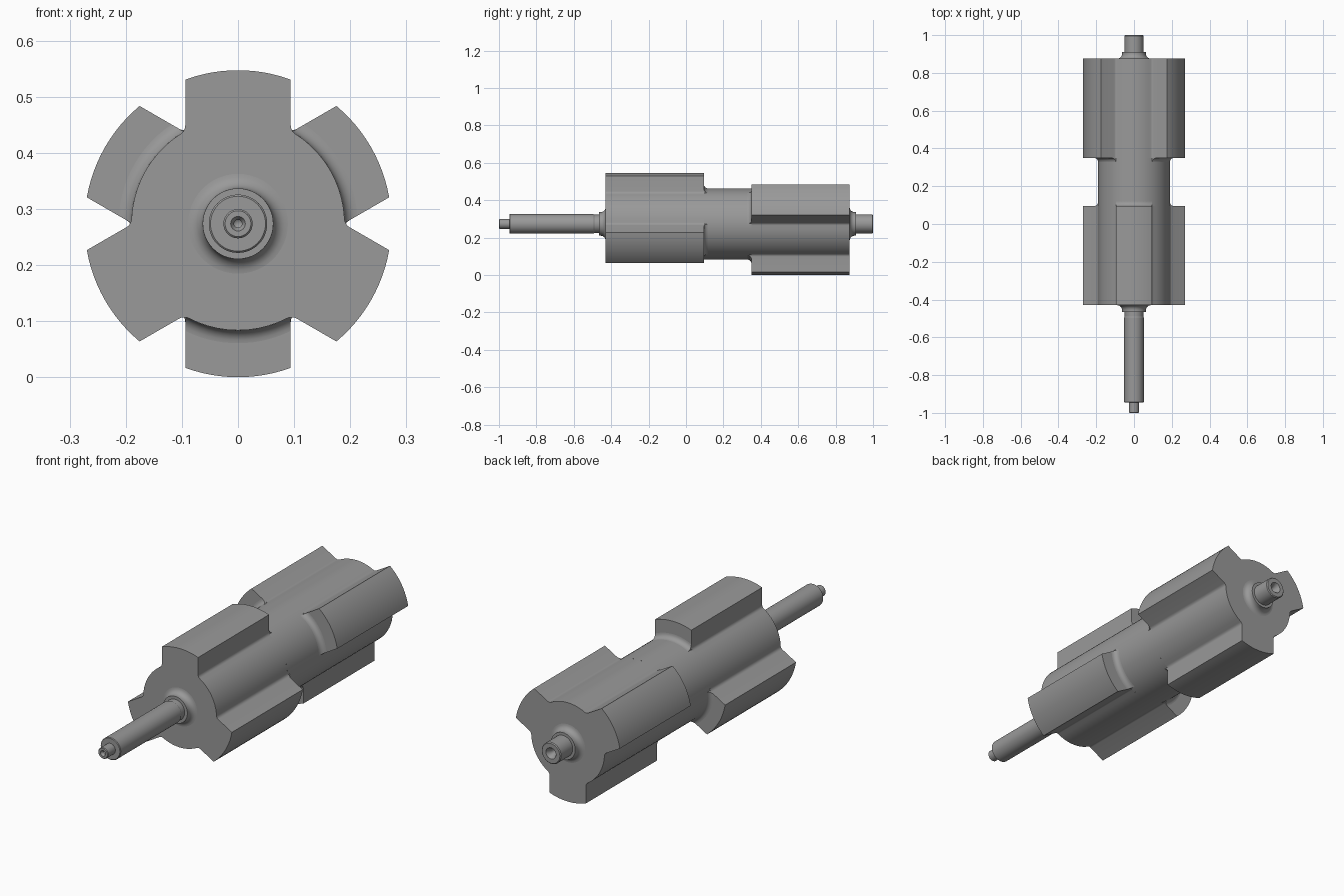
import bpy, bmesh
from math import sin, cos, pi, asin, atan2, sqrt, radians

if "Cube" in bpy.data.objects:
    bpy.data.objects.remove(bpy.data.objects["Cube"])

CZ = 0.2735                     # height of the rotation axis
R_OUT, R_BODY, HALF_W = 0.2735, 0.19, 0.094
SIDE_F, END_F = 0.018, 0.023    # fillet radii at lobe sides and lobe ends

steel = bpy.data.materials.new("dark_grey_steel")
steel.diffuse_color = (0.32, 0.32, 0.32, 1)
steel.use_nodes = True
steel.node_tree.nodes["Principled BSDF"].inputs["Base Color"].default_value = steel.diffuse_color


def finish(name, bm):
    bmesh.ops.remove_doubles(bm, verts=bm.verts, dist=1e-5)
    bmesh.ops.recalc_face_normals(bm, faces=bm.faces)
    me = bpy.data.meshes.new(name)
    bm.to_mesh(me)
    bm.free()
    me.materials.append(steel)
    ob = bpy.data.objects.new(name, me)
    ob.location.z = CZ
    bpy.context.collection.objects.link(ob)
    bpy.ops.object.select_all(action='DESELECT')
    ob.select_set(True)
    bpy.context.view_layer.objects.active = ob
    bpy.ops.object.shade_smooth_by_angle(angle=radians(30))


def lathe(name, profile, n=64):
    """Revolve (radius, y) points around the y axis."""
    bm = bmesh.new()
    rings = [[bm.verts.new((r * cos(2 * pi * i / n), y, r * sin(2 * pi * i / n)))
              for i in range(n)] if r > 0 else [bm.verts.new((0, y, 0))] * n
             for r, y in profile]
    for a, b in zip(rings, rings[1:]):
        for i in range(n):
            j = (i + 1) % n
            bm.faces.new(list(dict.fromkeys((a[i], a[j], b[j], b[i]))))
    finish(name, bm)


def turn(p, a):
    return (p[0] * cos(a) - p[1] * sin(a), p[0] * sin(a) + p[1] * cos(a))


def arc(r, a0, a1, n):
    return [(r * cos(a0 + (a1 - a0) * i / n), r * sin(a0 + (a1 - a0) * i / n))
            for i in range(n + 1)]


def lobe_outline():
    """Lobe pointing up: right fillet, side, outer arc, side, left fillet."""
    cx = HALF_W + SIDE_F
    cy = sqrt((R_BODY + SIDE_F) ** 2 - cx ** 2)
    fil = [(cx + x, cy + y) for x, y in
           arc(SIDE_F, atan2(-cy, -cx) + 2 * pi, pi, 5)]
    a = asin(HALF_W / R_OUT)
    return fil + arc(R_OUT, pi / 2 - a, pi / 2 + a, 12) + [(-x, y) for x, y in reversed(fil)]


def rotor(name, y_outer, y_inner, start):
    """Three-lobed section, flat outer end, lobe-only caps at the inner end."""
    bm = bmesh.new()
    lobe = lobe_outline()
    a_foot = atan2(lobe[0][1], lobe[0][0])
    gap = arc(R_BODY, pi - a_foot, a_foot + 2 * pi / 3, 10)[1:-1]
    under = arc(R_BODY, pi - a_foot, a_foot, 14)[1:-1]
    section = []
    for k in range(3):
        section += [turn(p, start + k * 2 * pi / 3) for p in lobe + gap]
        bm.faces.new([bm.verts.new((x, y_inner, z)) for x, z in
                      (turn(p, start + k * 2 * pi / 3) for p in lobe + under)])
    o = [bm.verts.new((x, y_outer, z)) for x, z in section]
    i = [bm.verts.new((x, y_inner, z)) for x, z in section]
    bm.faces.new(o)
    for k in range(len(o)):
        m = (k + 1) % len(o)
        bm.faces.new((o[k], o[m], i[m], i[k]))
    finish(name, bm)


def end_fillets(name, y, d, start):
    """Concave fillets from the lobe end faces down to the middle shaft."""
    bm = bmesh.new()
    prof = [(R_BODY + END_F * (1 - sin(t)), y + d * END_F * (1 - cos(t)))
            for t in (pi / 2 * i / 6 for i in range(7))] + [(R_BODY, y)]
    n = 14
    for k in range(3):
        rows = []
        for i in range(n + 1):
            x = HALF_W * (2 * i / n - 1)
            row = []
            for r, py in prof:
                px, pz = turn((x, sqrt(r * r - x * x)), start + k * 2 * pi / 3)
                row.append(bm.verts.new((px, py, pz)))
            rows.append(row)
        for a, b in zip(rows, rows[1:]):
            for j in range(len(prof)):
                m = (j + 1) % len(prof)
                bm.faces.new((a[j], a[m], b[m], b[j]))
        bm.faces.new(rows[0])
        bm.faces.new(rows[-1])
    finish(name, bm)


def collar(y, d):
    """Flared collar profile, from the rotor face outwards."""
    f = 0.026
    return [(0.063 + f * (1 - sin(t)), y + d * f * (1 - cos(t)))
            for t in (pi / 2 * i / 6 for i in range(7))] + [(0.063, y + d * 0.035)]


# rotors: front one has a lobe on top, rear one is turned by 60 degrees
rotor("front_rotor", -0.43, 0.095, 0)
rotor("rear_rotor", 0.875, 0.35, pi / 3)
end_fillets("front_lobe_fillets", 0.095, 1, 0)
end_fillets("rear_lobe_fillets", 0.35, -1, pi / 3)

# middle shaft between the rotors
lathe("middle_shaft", [(R_BODY, 0.095), (R_BODY, 0.35)], 72)

# long front shaft with thin tip and centre hole
lathe("front_shaft", collar(-0.43, -1) + [
    (0.049, -0.465), (0.049, -0.49), (0.052, -0.495), (0.052, -0.942), (0.049, -0.945),
    (0.026, -0.945), (0.026, -0.997), (0.023, -1), (0.013, -1),
    (0.007, -0.99), (0.007, -0.965), (0, -0.96)], 48)

# short rear shaft with countersunk centre hole
lathe("rear_shaft", collar(0.875, 1) + [
    (0.05, 0.91), (0.05, 0.996), (0.046, 1), (0.026, 1),
    (0.013, 0.975), (0.013, 0.93), (0, 0.922)], 48)
